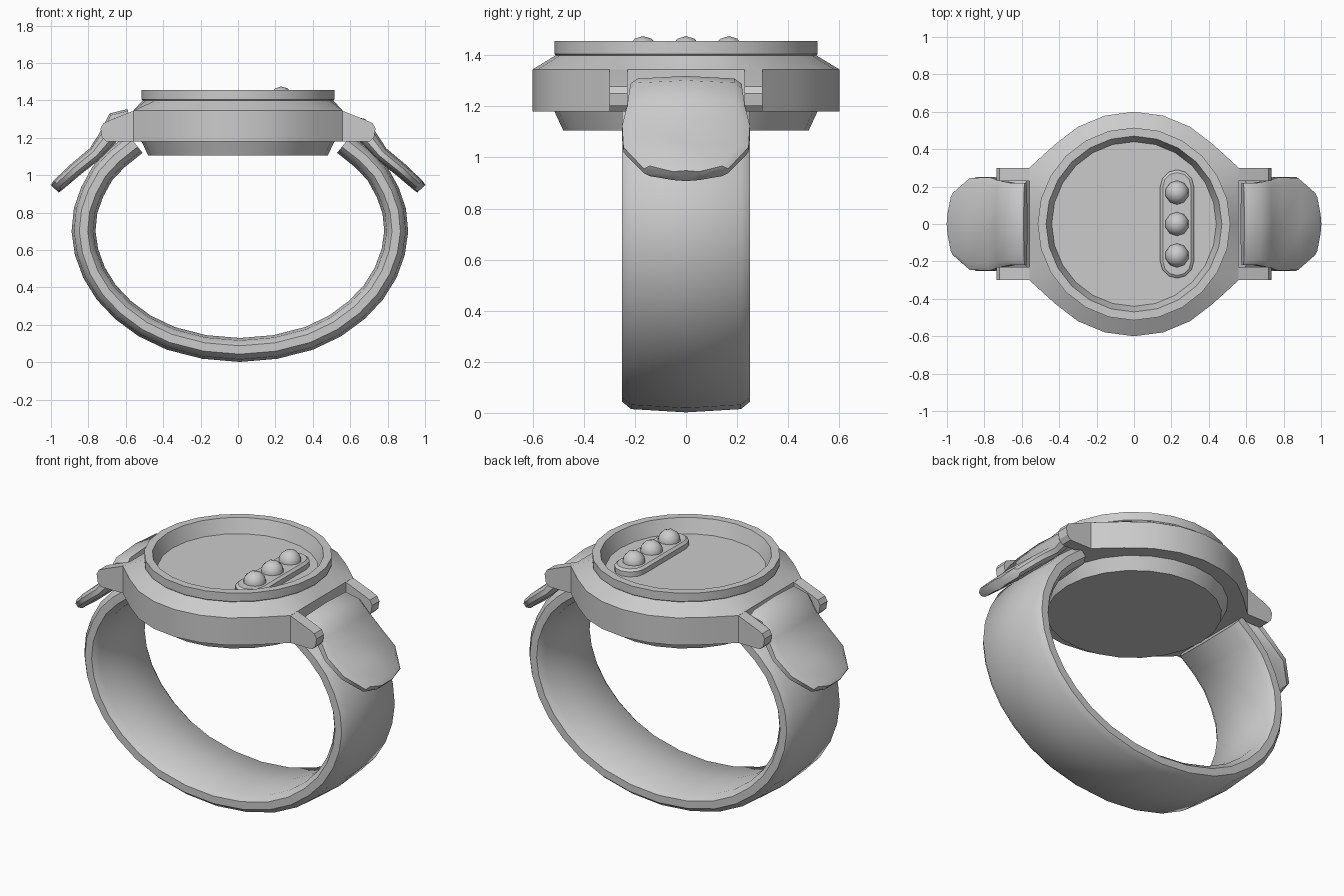
import bpy, bmesh, math
from mathutils import Vector

cube = bpy.data.objects.get("Cube")
if cube:
    bpy.data.objects.remove(cube, do_unlink=True)

grey = bpy.data.materials.new("plain grey")
grey.use_nodes = True
COLOR = (0.6, 0.6, 0.6, 1)
grey.diffuse_color = COLOR
grey.node_tree.nodes["Principled BSDF"].inputs["Base Color"].default_value = COLOR


def finish(name, bm, angle=32):
    bmesh.ops.recalc_face_normals(bm, faces=bm.faces)
    mesh = bpy.data.meshes.new(name)
    bm.to_mesh(mesh)
    bm.free()
    mesh.materials.append(grey)
    obj = bpy.data.objects.new(name, mesh)
    bpy.context.collection.objects.link(obj)
    bpy.ops.object.select_all(action='DESELECT')
    obj.select_set(True)
    bpy.context.view_layer.objects.active = obj
    bpy.ops.object.shade_smooth_by_angle(angle=math.radians(angle))
    return obj


def loft(name, loops, angle=32):
    """Skin a list of equal closed loops and cap both ends."""
    bm = bmesh.new()
    rings = [[bm.verts.new(p) for p in loop] for loop in loops]
    n = len(rings[0])
    for a, b in zip(rings, rings[1:]):
        for i in range(n):
            j = (i + 1) % n
            bm.faces.new((a[i], a[j], b[j], b[i]))
    bm.faces.new(rings[0])
    bm.faces.new(rings[-1])
    return finish(name, bm, angle)


def circle(r, z, sides=24):
    return [(r * math.cos(t), r * math.sin(t), z)
            for t in (2 * math.pi * i / sides for i in range(sides))]


def case_outline(z):
    # round at front and back, flat where the strap joins
    return [(math.copysign(0.56, x), y, z) if abs(x) > 0.5 else (x, y, z)
            for x, y, z in circle(0.6, z)]


def stadium(r, half, z, cx):
    pts = []
    for sign, start in ((1, 0), (-1, 180)):
        for k in range(7):
            t = math.radians(start + 30 * k)
            pts.append((cx + r * math.cos(t), sign * half + r * math.sin(t), z))
    return pts


def strip(name, stations):
    """Sweep a cushioned section along (x, z, half width, half thickness)."""
    section = [(-1, 0.35), (-0.86, 0.8), (0, 1), (0.86, 0.8), (1, 0.35),
               (1, -0.35), (0.86, -0.8), (0, -1), (-0.86, -0.8), (-1, -0.35)]
    loops = []
    for i, (x, z, w, t) in enumerate(stations):
        a, b = stations[max(i - 1, 0)], stations[min(i + 1, len(stations) - 1)]
        d = Vector((b[0] - a[0], b[1] - a[1])).normalized()
        loops.append([(x - d.y * v * t, u * w, z + d.x * v * t) for u, v in section])
    return loft(name, loops, 50)


# Case: back plate, body, bezel and recessed dial in one shell
loft("watch_case", [circle(0.48, 1.105), circle(0.515, 1.18), case_outline(1.18),
                    case_outline(1.345), circle(0.51, 1.40), circle(0.515, 1.405),
                    circle(0.515, 1.455), circle(0.47, 1.455), circle(0.44, 1.37)])

# Raised pod with three domes
loft("dial_pod", [stadium(0.09, 0.2, 1.36, 0.23), stadium(0.09, 0.2, 1.40, 0.23),
                  stadium(0.075, 0.2, 1.412, 0.23)])
for k, side in enumerate(("back", "middle", "front")):
    bm = bmesh.new()
    bmesh.ops.create_icosphere(bm, subdivisions=2, radius=0.064)
    bmesh.ops.translate(bm, verts=bm.verts, vec=(0.23, 0.168 * (1 - k), 1.411))
    finish("dome_" + side, bm)

# Lugs and strap flaps on both sides
lug = [(0.55, 1.18), (0.55, 1.348), (0.69, 1.292), (0.72, 1.278),
       (0.735, 1.25), (0.728, 1.205), (0.705, 1.18)]
flap = [(0.58, 1.27, 0.22, 0.05), (0.65, 1.255, 0.22, 0.055),
        (0.70, 1.195, 0.23, 0.05), (0.765, 1.115, 0.25, 0.04),
        (0.87, 1.03, 0.245, 0.038), (0.962, 0.947, 0.165, 0.034),
        (0.98, 0.928, 0.06, 0.03)]
for s, side in ((1, "left"), (-1, "right")):
    for f, end in ((1, "back"), (-1, "front")):
        loft(f"lug_{side}_{end}", [[(s * x, f * y, z) for x, z in lug]
                                   for y in (0.23, 0.30)])
    lift = 0.035 if s < 0 else 0
    strip("strap_flap_" + side,
          [(s * x, z + (lift if x < 0.68 else 0), w, t) for x, z, w, t in flap])

# Band loop, mirrored about its lowest point
half = [(0.56, 1.17), (0.66, 1.09), (0.735, 1.01), (0.79, 0.91), (0.825, 0.81),
        (0.836, 0.70), (0.82, 0.59), (0.78, 0.48), (0.715, 0.375), (0.625, 0.28),
        (0.51, 0.195), (0.37, 0.128), (0.19, 0.082)]
path = [(-x, z) for x, z in half] + [(0, 0.066)] + half[::-1]
strip("band", [(x + 0.01, z, 0.25, 0.064) for x, z in path])
